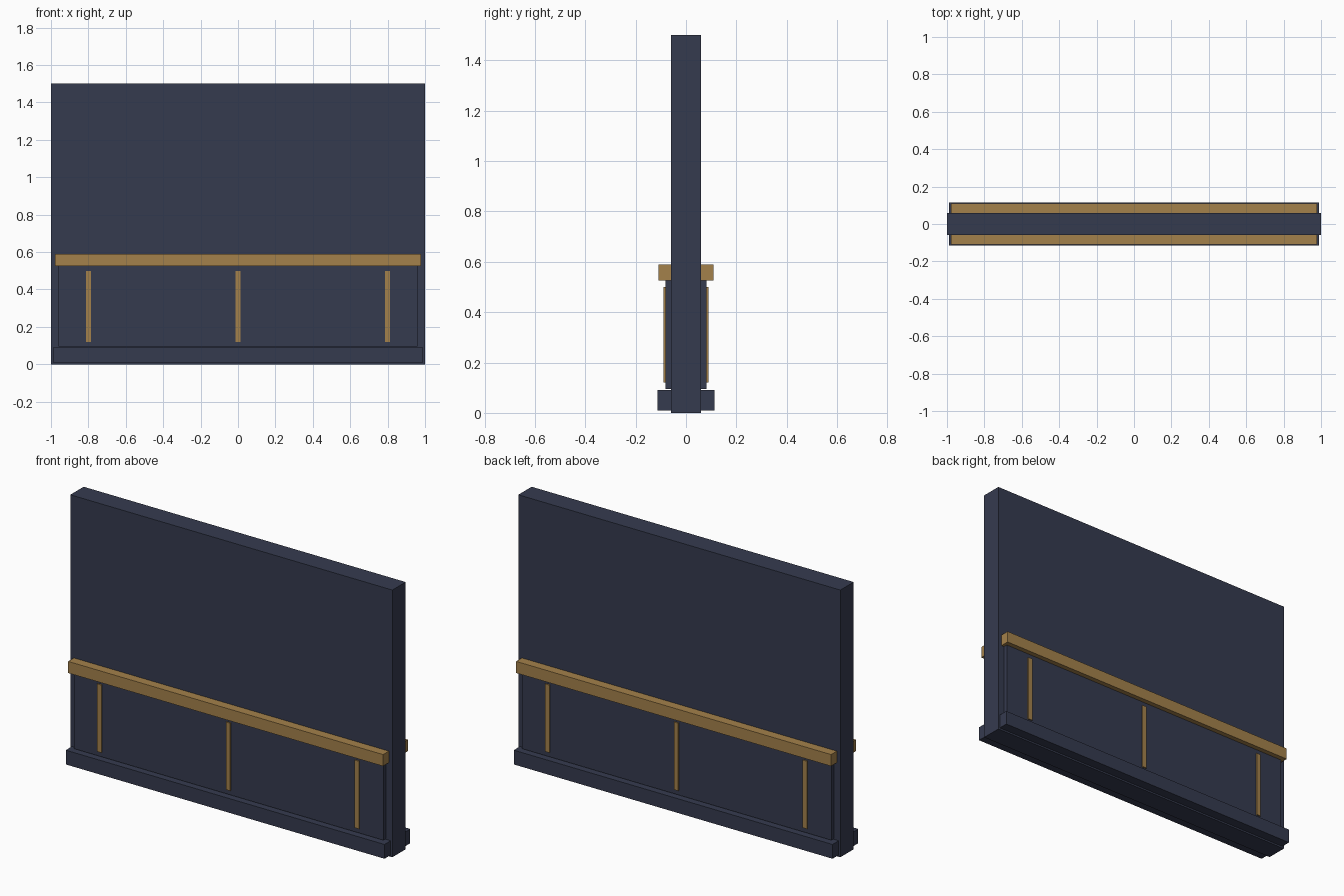
import bpy

cube = bpy.data.objects.get("Cube")
if cube:
    bpy.data.objects.remove(cube, do_unlink=True)


def make_material(name, rgb):
    mat = bpy.data.materials.new(name)
    mat.use_nodes = True
    color = (*rgb, 1.0)
    mat.diffuse_color = color
    mat.node_tree.nodes["Principled BSDF"].inputs["Base Color"].default_value = color
    return mat


navy = make_material("navy_paint", (0.036, 0.043, 0.078))
brass = make_material("brass_trim", (0.37, 0.22, 0.07))


def box(name, x, y, z, mat):
    """Box from (min, max) ranges along each axis."""
    ranges = (x, y, z)
    bpy.ops.mesh.primitive_cube_add(size=1, location=[(a + b) / 2 for a, b in ranges])
    obj = bpy.context.object
    obj.name = name
    obj.scale = [abs(b - a) for a, b in ranges]
    bpy.ops.object.transform_apply(location=False, rotation=False, scale=True)
    obj.data.materials.append(mat)
    return obj


# Wall slab
WALL = 0.059
box("wall", (-1, 1), (-WALL, WALL), (0, 1.5), navy)

# Matching trim on both faces of the wall
for side, s in (("front", -1), ("back", 1)):
    def trim(name, half_width, inner, outer, z, mat, x=0):
        box(f"{side}_{name}", (x - half_width, x + half_width),
            (s * inner, s * outer), z, mat)

    trim("baseboard", 0.99, WALL, 0.114, (0.01, 0.09), navy)
    trim("wainscot_panel", 0.96, WALL, 0.082, (0.094, 0.525), navy)
    trim("chair_rail", 0.978, WALL, 0.11, (0.525, 0.59), brass)

    # Upright battens on the panel
    for label, x in (("right", -0.8), ("middle", 0), ("left", 0.8)):
        trim(f"{label}_batten", 0.0135, 0.08, 0.089, (0.12, 0.5), brass, x)
